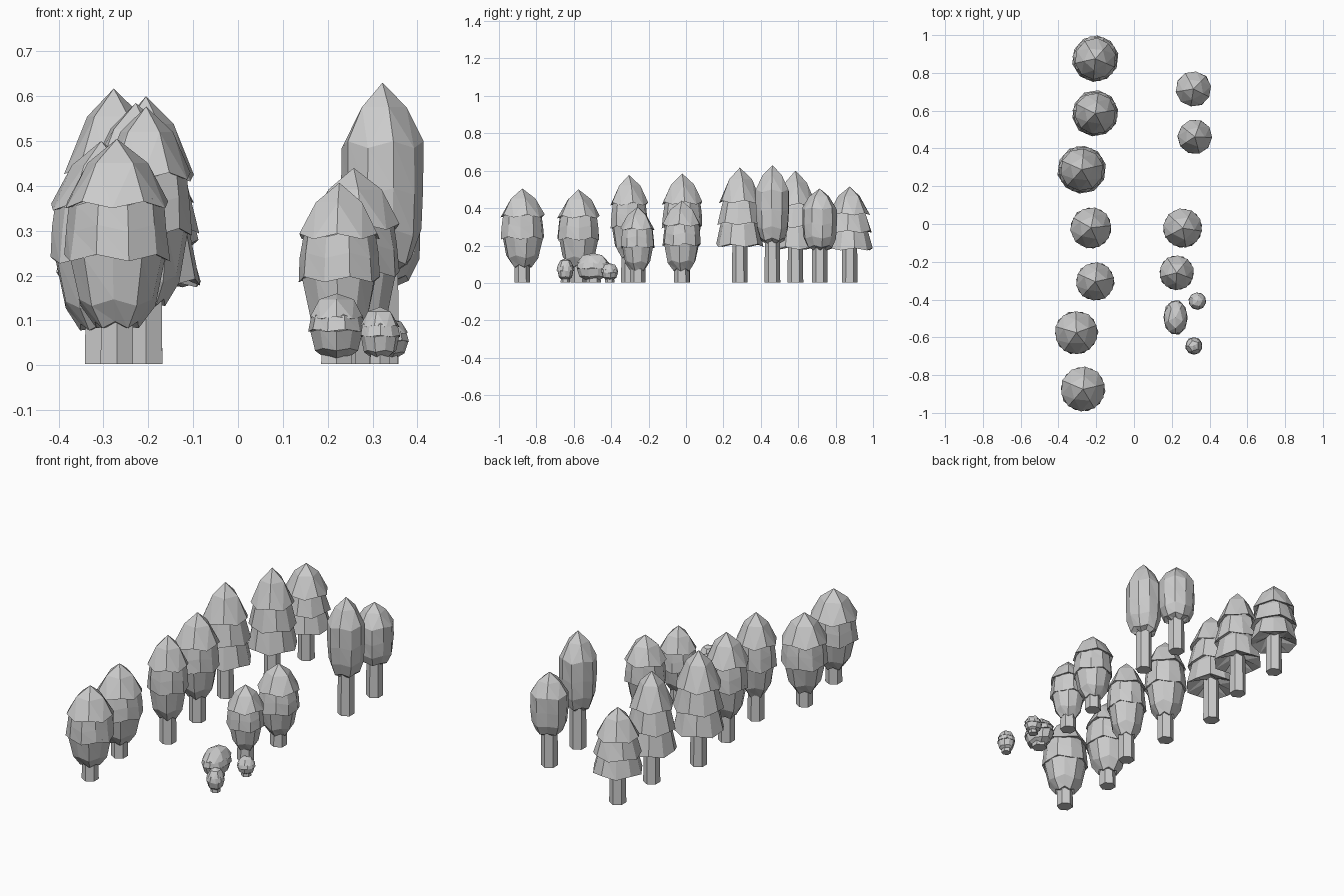
import bpy, bmesh, math, random

if "Cube" in bpy.data.objects:
    bpy.data.objects.remove(bpy.data.objects["Cube"])
random.seed(4)

# Crown tiers: (tip height, five-sided ring, ten-sided rings...) as fractions (radius, height)
ROUND = [[(0, 1), (.6, .87), (1, .645), (.75, .66)],
         [(0, .8), (.6, .74), (.88, .66), (.95, .52), (1, .36), (.8, .38)],
         [(0, .5), (.6, .46), (.92, .38), (.73, .12), (.42, 0)]]
CONE = [[(0, 1), (.5, .85), (.88, .56), (.6, .6)],
        [(0, .8), (.45, .72), (.74, .56), (.96, .28), (.65, .33)],
        [(0, .5), (.5, .42), (.8, .28), (1, 0), (.35, .08)]]
TALL = [[(0, 1), (.6, .87), (1, .67), (1, .42), (.95, .2), (.72, .05), (.3, 0)]]
BUSH = [[(0, 1), (.62, .91), (.95, .62), (.8, .62)],
        [(0, .8), (.6, .74), (.9, .64), (1, .42), (.85, .42)],
        [(0, .5), (.6, .48), (.95, .42), (.78, .12), (.4, 0)]]


def add_tier(bm, prof, rx, ry, z0, h, turn, jag):
    """Faceted dome: tip, five-sided ring, then ten-sided rings, closed below."""
    def ring(n, r, t, wobble):
        out = []
        for k in range(n):
            a = turn + k * math.tau / n
            z = z0 + h * t + (wobble * (-1) ** k)
            q = r * random.uniform(.97, 1.01)
            out.append(bm.verts.new((rx * q * math.cos(a), ry * q * math.sin(a), z)))
        return out
    tip = bm.verts.new((0, 0, z0 + h * prof[0][1]))
    a = ring(5, *prof[1], 0)
    rings = [ring(10, r, t, jag) for r, t in prof[2:]]
    b = rings[0]
    for k in range(5):
        n = (k + 1) % 5
        bm.faces.new((tip, a[k], a[n]))
        bm.faces.new((a[k], b[2 * k + 1], a[n]))
        bm.faces.new((a[k], b[2 * k], b[2 * k + 1]))
        bm.faces.new((a[k], b[2 * k - 1], b[2 * k]))
    for u, v in zip(rings, rings[1:]):
        for k in range(10):
            n = (k + 1) % 10
            bm.faces.new((u[k], v[k], v[n]))
            bm.faces.new((u[k], v[n], u[n]))
    base = bm.verts.new((0, 0, z0 + h * prof[-1][1]))
    for k in range(10):
        bm.faces.new((rings[-1][k], base, rings[-1][(k + 1) % 10]))


def finish(bm, name, x, y):
    bmesh.ops.recalc_face_normals(bm, faces=bm.faces)
    me = bpy.data.meshes.new(name)
    bm.to_mesh(me)
    bm.free()
    ob = bpy.data.objects.new(name, me)
    ob.location = (x, y, 0)
    bpy.context.collection.objects.link(ob)


def plant(name, x, y, style, rx, ry, bottom, top, trunk_r):
    h = top - bottom
    # leafy crown
    bm = bmesh.new()
    turn = random.uniform(0, math.tau)
    for i, prof in enumerate(style):
        add_tier(bm, prof, rx, ry, bottom, h, turn + i * math.pi / 10, h * .018)
    finish(bm, name + "_crown", x, y)
    # six-sided trunk
    bm = bmesh.new()
    t = bottom + h * .15
    bmesh.ops.create_cone(bm, cap_ends=True, segments=6, radius1=trunk_r,
                          radius2=trunk_r * .95, depth=t)
    bmesh.ops.translate(bm, verts=bm.verts, vec=(0, 0, t / 2 + .003))
    finish(bm, name + "_trunk", x, y)


# x, y, style, radius, crown bottom, top
trees = [
    (-.27, -.875, ROUND, .12, .09, .505), (-.305, -.575, ROUND, .116, .085, .50),
    (-.205, -.305, ROUND, .103, .14, .577), (-.228, -.02, ROUND, .11, .14, .585),
    (-.277, .288, CONE, .13, .20, .617), (-.205, .585, CONE, .125, .185, .60),
    (-.205, .875, CONE, .125, .18, .515),
    (.315, .715, TALL, .095, .178, .505), (.322, .462, TALL, .092, .212, .63),
    (.258, -.022, ROUND, .105, .07, .44), (.226, -.258, ROUND, .093, .07, .407),
]
for i, (x, y, style, r, b, t) in enumerate(trees, 1):
    plant(f"tree_{i}", x, y, style, r, r, b, t, .042)

# low bushes
plant("bush_wide", .22, -.495, BUSH, .065, .095, .018, .16, .04)
plant("bush_front", .317, -.645, BUSH, .046, .047, .018, .13, .025)
plant("bush_side", .335, -.408, BUSH, .047, .047, .018, .105, .025)
